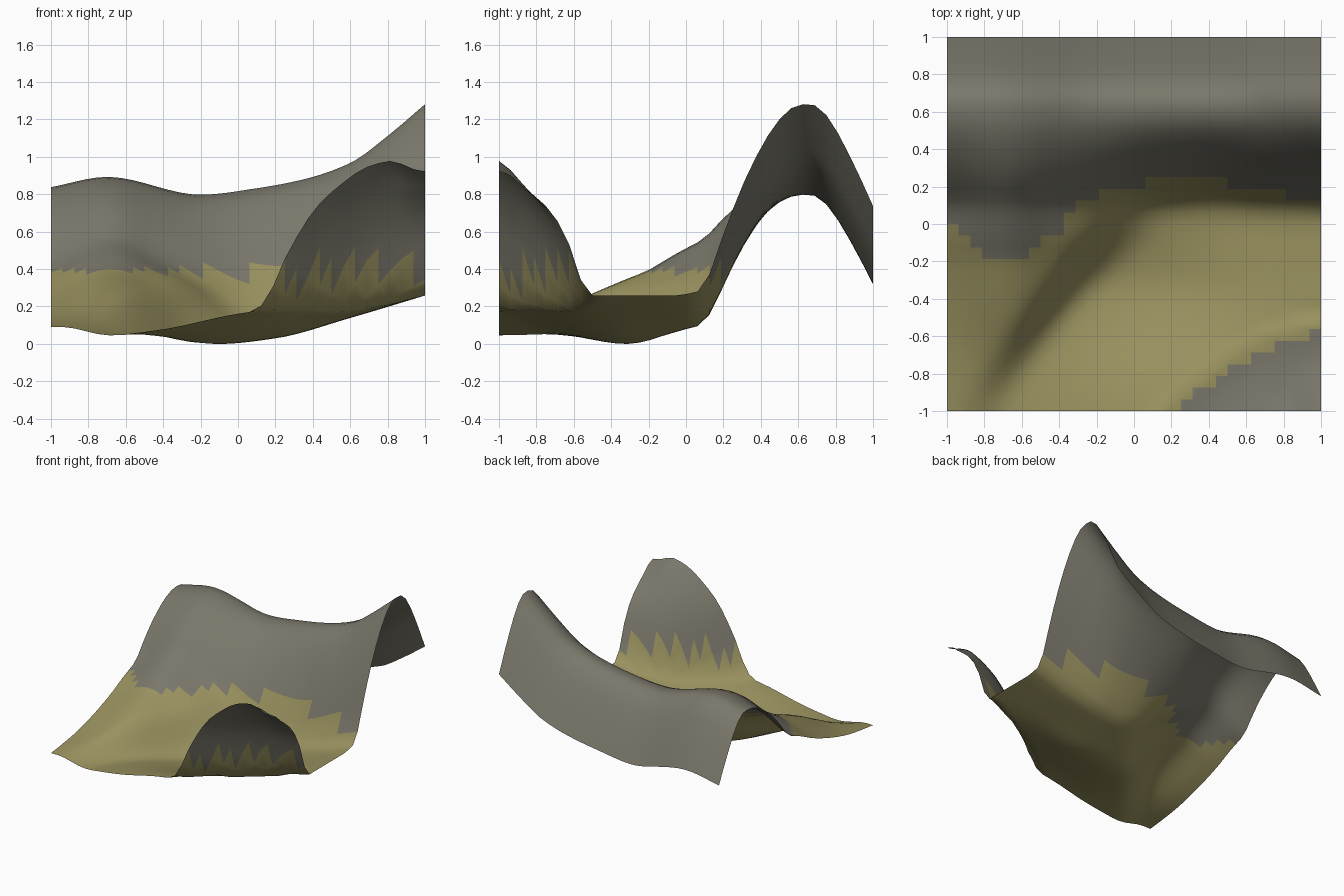
import bpy, bmesh, math

if "Cube" in bpy.data.objects:
    bpy.data.objects.remove(bpy.data.objects["Cube"])


def curve(points, t):
    """Smooth monotone curve through (t, value) points."""
    n = len(points)
    if t <= points[0][0]:
        return points[0][1]
    if t >= points[-1][0]:
        return points[-1][1]
    s = [(points[i + 1][1] - points[i][1]) / (points[i + 1][0] - points[i][0]) for i in range(n - 1)]

    def tangent(i):
        if i == 0 or i == n - 1:
            return s[0] if i == 0 else s[-1]
        a, b = s[i - 1], s[i]
        return 0 if a * b <= 0 else 2 * a * b / (a + b)

    i = max(k for k in range(n - 1) if points[k][0] <= t)
    (t0, v0), (t1, v1) = points[i], points[i + 1]
    h = t1 - t0
    u = (t - t0) / h
    return (v0 * (1 + 2 * u) * (1 - u) ** 2 + tangent(i) * h * u * (1 - u) ** 2
            + v1 * u * u * (3 - 2 * u) + tangent(i + 1) * h * u * u * (u - 1))


def step(a, b, t):
    u = min(1, max(0, (t - a) / (b - a)))
    return u * u * (3 - 2 * u)


# Long back ridge: crest height along x, front rise and back drop along y
CREST = [(-1, .84), (-.7, .895), (-.2, .80), (.1, .835), (.36, .885), (.6, .97), (.8, 1.115), (1, 1.285)]
RISE = [(-.05, 0), (.06, .02), (.12, .1), (.2, .32), (.3, .57), (.4, .77), (.5, .92), (.6, .995), (.65, 1)]
DROP = [(.65, 0), (.7, .01), (.8, .125), (.9, .3), (1, .5)]
# Valley floor and the diagonal bank beside it
FLOOR = [(-1, .06), (-.65, .045), (-.45, .025), (-.1, 0), (.2, .03), (.6, .14), (1, .26)]
TILT = [(-.65, 0), (-.4, .06), (0, .16), (.3, .17), (.6, .1), (1, 0)]
BANK = [(-1, -1.3), (-.8, -.95), (-.5, -.52), (-.25, -.2), (0, -.02), (.3, .08), (1, .1)]
# Left shelf height along y
SHELF = [(-1, .09), (-.7, .12), (-.45, .175), (-.2, .265), (-.06, .33), (.1, .37), (.3, .38)]
# Corner hill: foot line and rise behind it
FOOT = [(-.2, -1.3), (.12, -.99), (.3, -.865), (.45, -.745), (.68, -.595), (.85, -.54), (1, -.515)]
HILL = [(0, 0), (.05, .09), (.1, .25), (.16, .38), (.24, .51), (.33, .62), (.45, .73), (.55, .75)]


def height(x, y):
    floor = curve(FLOOR, x) + curve(TILT, x) * step(-.3, -1.05, y)
    floor += .06 * step(-.35, .1, y) * (1 - step(.05, .7, x))
    swell = .13 + .07 * step(-.25, .3, y)
    shelf = curve(SHELF, y) + swell * math.exp(-((x + .68) / .25) ** 2) * step(-1.1, -.3, y)
    bank = step(-.2, .2, y - curve(BANK, x)) * (1 - step(-.4, .22, x))
    base = floor + (shelf - floor) * bank
    base += curve(HILL, curve(FOOT, x) - y)
    base -= .075 * step(.8, 1, x) * step(-.65, -.92, y)
    crest = curve(CREST, x)
    late = .018 * math.exp(-((x - .42) / .2) ** 2)
    z = base + (crest - base) * curve(RISE, y - late * (1 - step(.3, .6, y)))
    return z - curve(DROP, y) * (.96 + .3 * max(0, crest - .84))


def material(name, rgb):
    m = bpy.data.materials.new(name)
    m.diffuse_color = (*rgb, 1)
    m.use_nodes = True
    m.node_tree.nodes["Principled BSDF"].inputs["Base Color"].default_value = m.diffuse_color
    return m


# Terrain sheet
mesh = bpy.data.meshes.new("terrain")
bm = bmesh.new()
bmesh.ops.create_grid(bm, x_segments=32, y_segments=32, size=1)
for v in bm.verts:
    v.co.z = height(v.co.x, v.co.y)
lowest = min(v.co.z for v in bm.verts)
for v in bm.verts:
    v.co.z -= lowest
# Grass in the low ground, rock above it and over the ridge
for f in bm.faces:
    f.smooth = True
    c = f.calc_center_median()
    f.material_index = 1 if c.z > .385 or c.y > .5 else 0
bm.to_mesh(mesh)
bm.free()
mesh.materials.append(material("olive_grass", (.32, .285, .115)))
mesh.materials.append(material("grey_rock", (.195, .186, .145)))
terrain = bpy.data.objects.new("terrain", mesh)
bpy.context.collection.objects.link(terrain)
